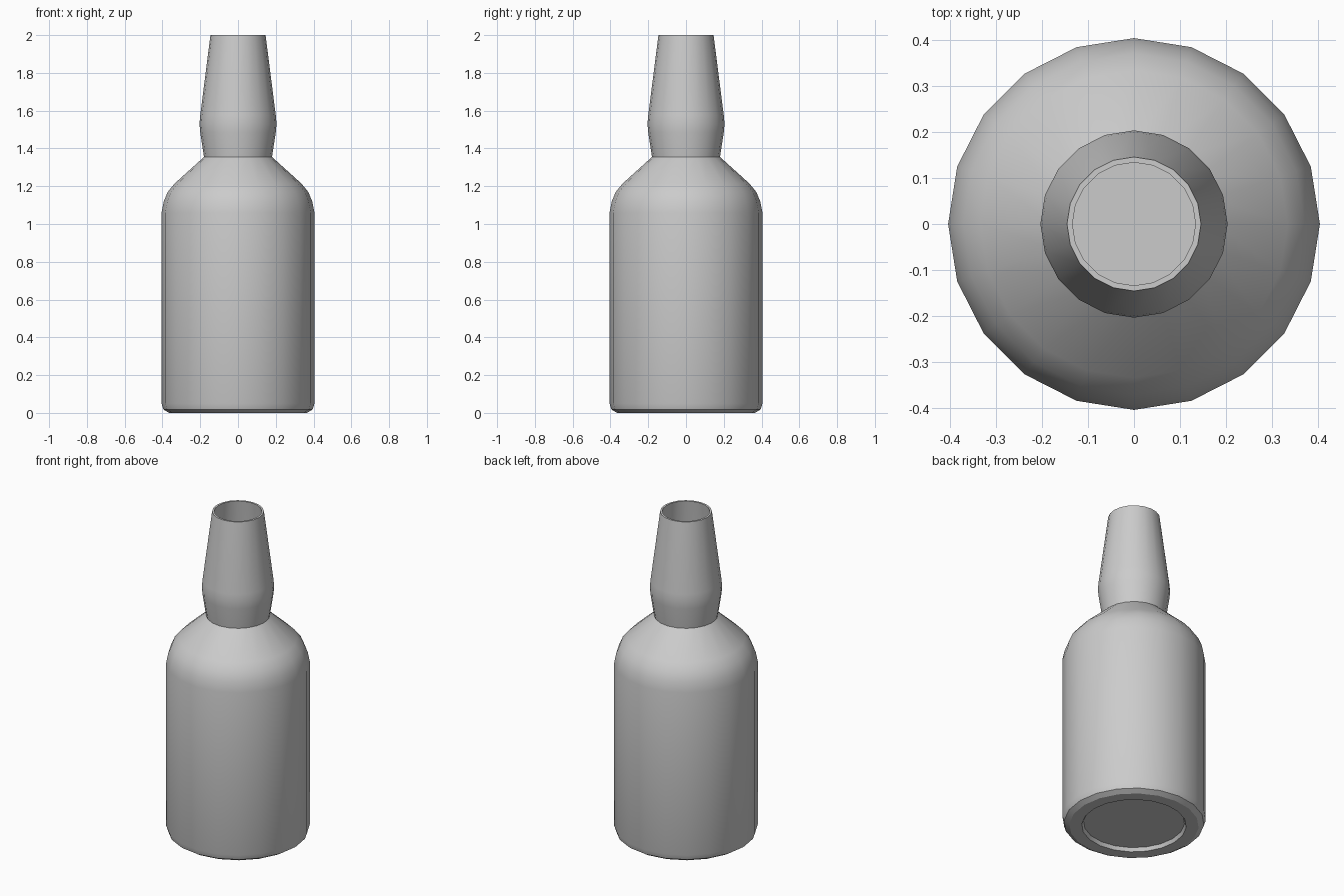
import bpy, bmesh
from math import sin, cos, pi

if "Cube" in bpy.data.objects:
    bpy.data.objects.remove(bpy.data.objects["Cube"])

SIDES = 20

# Outer profile (radius, height), from recessed base up to the rim
profile = [
    (0.285, 0.022), (0.295, 0.0), (0.365, 0.0), (0.395, 0.018), (0.405, 0.05),
    (0.405, 1.06), (0.393, 1.12), (0.372, 1.17), (0.335, 1.215),
    (0.18, 1.355), (0.2, 1.485), (0.204, 1.53), (0.2, 1.575), (0.146, 2.0),
]


def lathe(name, points, sides):
    bm = bmesh.new()
    rings = [[bm.verts.new((r * cos(2 * pi * i / sides), r * sin(2 * pi * i / sides), z))
              for i in range(sides)] for r, z in points]
    for a, b in zip(rings, rings[1:]):
        for i in range(sides):
            j = (i + 1) % sides
            bm.faces.new((a[i], a[j], b[j], b[i]))
    bm.faces.new(rings[0][::-1])
    mesh = bpy.data.meshes.new(name)
    bm.to_mesh(mesh)
    bm.free()
    obj = bpy.data.objects.new(name, mesh)
    bpy.context.collection.objects.link(obj)
    return obj


# Hollow bottle with a thin wall
bottle = lathe("bottle", profile, SIDES)
wall = bottle.modifiers.new("wall", "SOLIDIFY")
wall.thickness = 0.012
wall.offset = -1
wall.use_rim = True

bpy.context.view_layer.objects.active = bottle
bottle.select_set(True)
bpy.ops.object.modifier_apply(modifier="wall")
# Level the rim after thickening
for v in bottle.data.vertices:
    if v.co.z > 1.95:
        v.co.z = 2.0
bpy.ops.object.shade_smooth_by_angle(angle=pi / 6)
